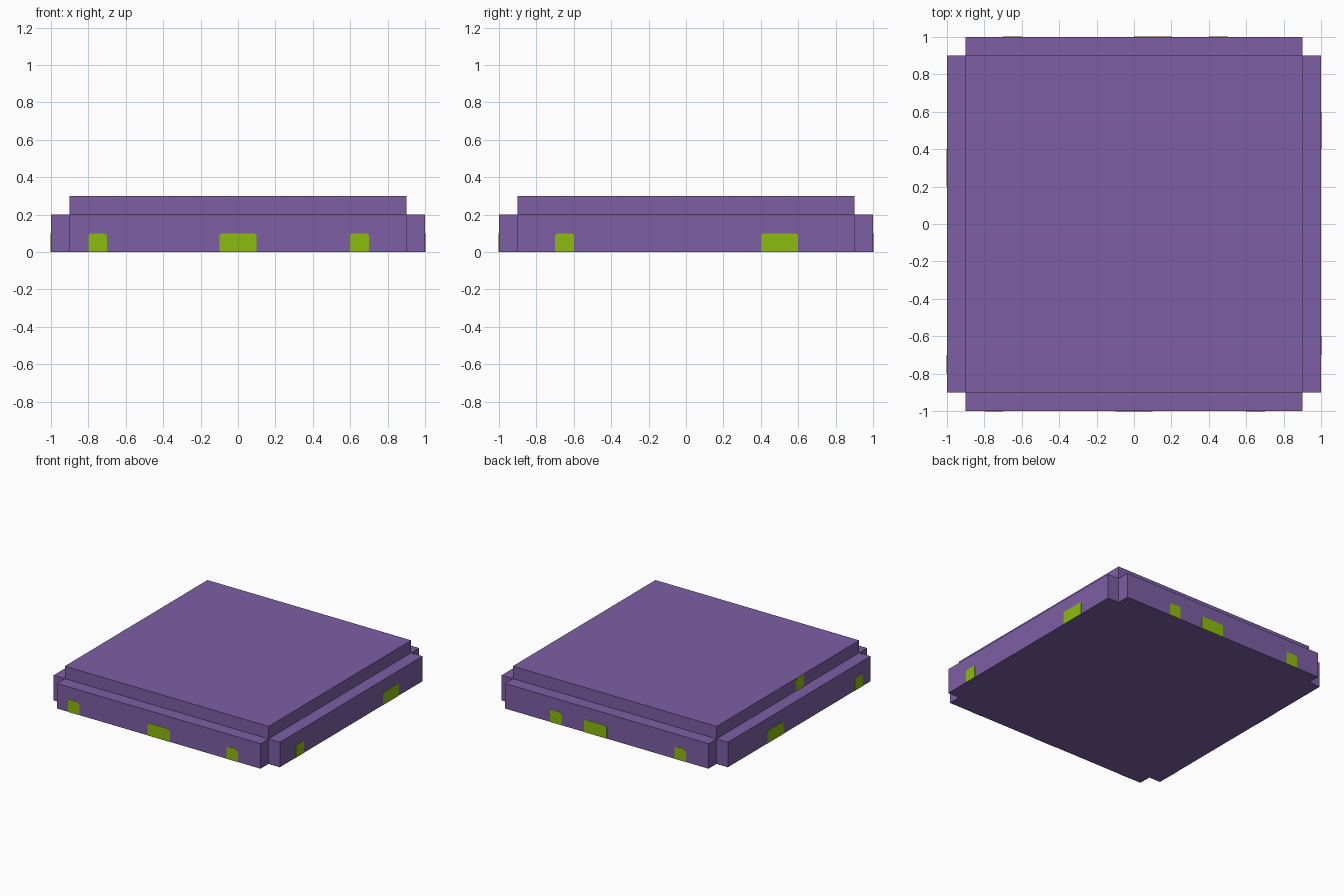
import bpy, bmesh, math
from mathutils import Matrix, Vector

if "Cube" in bpy.data.objects:
    bpy.data.objects.remove(bpy.data.objects["Cube"])


def material(name, rgb):
    m = bpy.data.materials.new(name)
    m.diffuse_color = (*rgb, 1.0)
    m.use_nodes = True
    m.node_tree.nodes["Principled BSDF"].inputs["Base Color"].default_value = m.diffuse_color
    return m


PURPLE = material("purple", (0.205, 0.114, 0.376))
GREEN = material("lime_green", (0.258, 0.503, 0.004))


def add_object(name, bm, mat):
    bmesh.ops.recalc_face_normals(bm, faces=bm.faces)
    mesh = bpy.data.meshes.new(name)
    bm.to_mesh(mesh)
    bm.free()
    mesh.materials.append(mat)
    ob = bpy.data.objects.new(name, mesh)
    bpy.context.collection.objects.link(ob)
    return ob


def box(name, lo, hi, mat):
    lo, hi = Vector(lo), Vector(hi)
    bm = bmesh.new()
    bmesh.ops.create_cube(bm, size=1.0, matrix=Matrix.Translation((lo + hi) / 2)
                          @ Matrix.Diagonal((*(hi - lo), 1.0)))
    return add_object(name, bm, mat)


def patch(name, side, a, b, z, out):
    """Thin plate with clipped upper corners, on the wall at distance out."""
    h, c, t = 0.1, 0.01, 0.002
    outline = [(a, z), (b, z), (b, z + h - c), (b - c, z + h),
               (a + c, z + h), (a, z + h - c)]
    bm = bmesh.new()
    face = bm.faces.new([bm.verts.new((u, -out, v)) for u, v in outline])
    ext = bmesh.ops.extrude_face_region(bm, geom=[face])["geom"]
    bmesh.ops.translate(bm, vec=(0, -t, 0),
                        verts=[g for g in ext if isinstance(g, bmesh.types.BMVert)])
    turn = Matrix.Rotation(math.radians(90 * side), 4, "Z")
    bmesh.ops.transform(bm, matrix=turn, verts=bm.verts)
    return add_object(name, bm, GREEN)


# Raised square core
box("core_slab", (-0.9, -0.9, 0), (0.9, 0.9, 0.3), PURPLE)

# Low ledges on the four sides, leaving notched corners
box("front_ledge", (-0.9, -1, 0), (0.9, -0.9, 0.2), PURPLE)
box("back_ledge", (-0.9, 0.9, 0), (0.9, 1, 0.2), PURPLE)
box("left_ledge", (-1, -0.9, 0), (-0.9, 0.9, 0.2), PURPLE)
box("right_ledge", (0.9, -0.9, 0), (1, 0.9, 0.2), PURPLE)

# Green patches: (start, end, bottom, wall distance) seen left to right per side
PATCHES = {
    "front": [(-0.8, -0.7, 0, 1), (-0.1, 0.1, 0, 1), (0.6, 0.7, 0, 1)],
    "right": [(-0.7, -0.6, 0, 1), (0.4, 0.6, 0, 1)],
    "back": [(-0.5, -0.4, 0, 1), (-0.2, 0.0, 0, 1), (0.6, 0.7, 0, 1)],
    "left": [(-0.4, -0.2, 0, 1), (0.1, 0.2, 0.2, 0.9), (0.7, 0.8, 0, 1)],
}
for side, (label, spots) in enumerate(PATCHES.items()):
    for i, (a, b, z, out) in enumerate(spots, 1):
        patch(f"{label}_patch_{i}", side, a, b, z, out)
